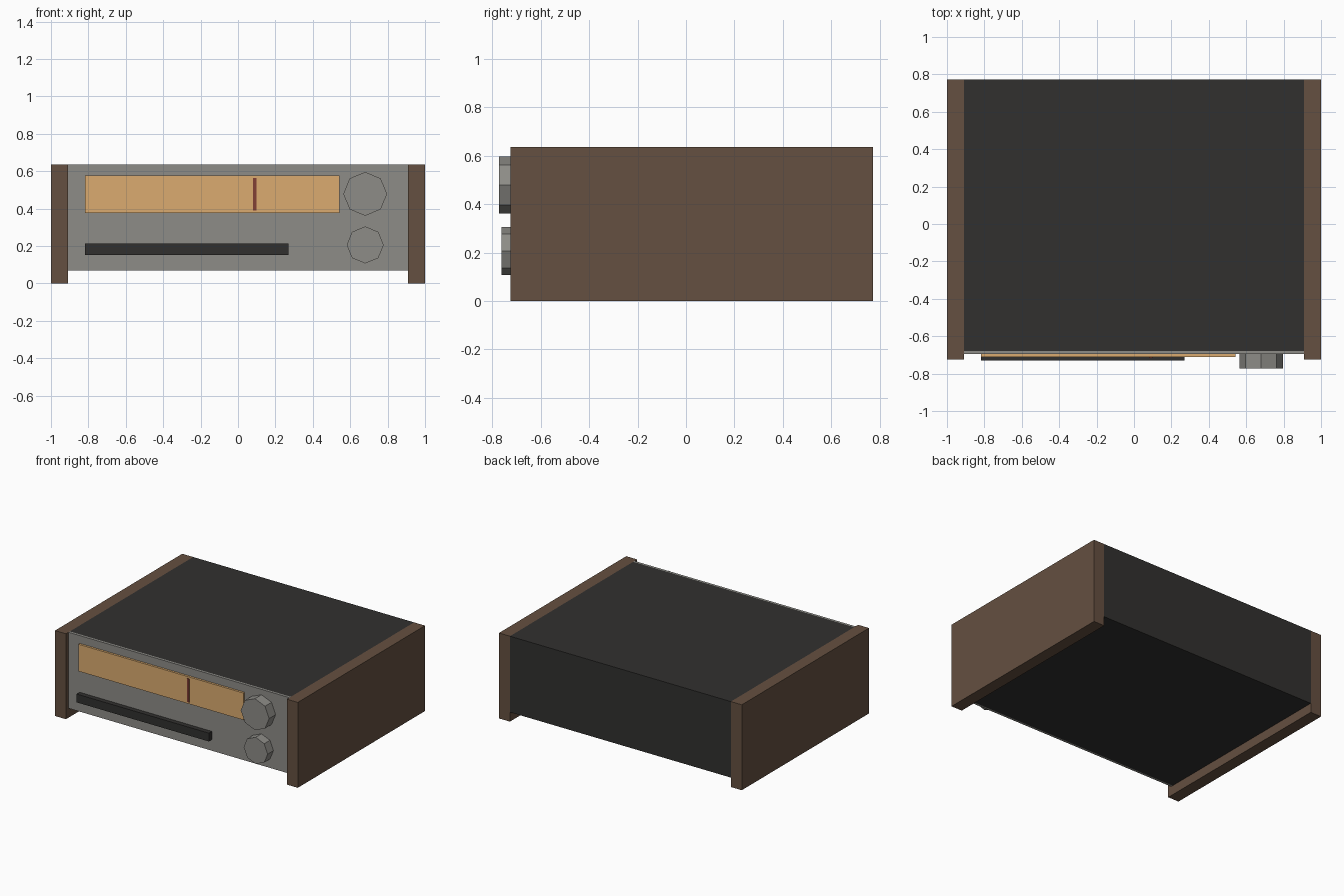
import bpy, bmesh
from math import radians
from mathutils import Matrix

if "Cube" in bpy.data.objects:
    bpy.data.objects.remove(bpy.data.objects["Cube"])


def material(name, rgb):
    m = bpy.data.materials.new(name)
    m.diffuse_color = (*rgb, 1)
    m.use_nodes = True
    m.node_tree.nodes["Principled BSDF"].inputs["Base Color"].default_value = m.diffuse_color
    return m


walnut = material("walnut", (0.13, 0.08, 0.052))
black = material("black_metal", (0.031, 0.03, 0.028))
metal = material("brushed_metal", (0.27, 0.265, 0.245))
amber = material("amber", (0.71, 0.41, 0.16))
red = material("needle_red", (0.22, 0.05, 0.035))


def finish(name, bm, mat):
    mesh = bpy.data.meshes.new(name)
    bm.to_mesh(mesh)
    bm.free()
    mesh.materials.append(mat)
    ob = bpy.data.objects.new(name, mesh)
    bpy.context.collection.objects.link(ob)
    return ob


def box(name, x, y, z, mat):
    """Box from (min, max) pairs on each axis."""
    bm = bmesh.new()
    size = [b - a for a, b in (x, y, z)]
    mid = [(a + b) / 2 for a, b in (x, y, z)]
    bmesh.ops.create_cube(bm, size=1, matrix=Matrix.Translation(mid) @ Matrix.Diagonal((*size, 1)))
    return finish(name, bm, mat)


def knob(name, x, z, radius, front, back, mat):
    """Eight-sided knob with its axis along y and a corner at the top."""
    bm = bmesh.new()
    place = Matrix.Translation((x, (front + back) / 2, z)) @ Matrix.Rotation(radians(90), 4, 'X')
    bmesh.ops.create_cone(bm, cap_ends=True, segments=8, radius1=radius, radius2=radius,
                          depth=back - front, matrix=place)
    # put a corner exactly on the vertical axis
    top = max(bm.verts, key=lambda v: v.co.z)
    if abs(top.co.x - x) > 0.01:
        bmesh.ops.rotate(bm, verts=bm.verts, cent=(x, 0, z),
                         matrix=Matrix.Rotation(radians(22.5), 3, 'Y'))
    return finish(name, bm, mat)


# Case and wooden cheeks
box("case", (-0.91, 0.91), (-0.678, 0.772), (0.07, 0.636), black)
for side, x in (("left", (-1.0, -0.91)), ("right", (0.91, 1.0))):
    box(side + "_side_panel", x, (-0.725, 0.772), (0, 0.636), walnut)

# Front plate with tuning dial, needle and button strip
box("face_plate", (-0.91, 0.91), (-0.695, -0.678), (0.07, 0.636), metal)
box("tuning_dial", (-0.818, 0.542), (-0.711, -0.69), (0.377, 0.578), amber)
box("dial_needle", (0.08, 0.098), (-0.716, -0.705), (0.39, 0.565), red)
box("button_strip", (-0.818, 0.271), (-0.73, -0.69), (0.152, 0.214), black)

# Knobs
knob("tuning_knob", 0.68, 0.479, 0.117, -0.772, -0.69, metal)
knob("volume_knob", 0.68, 0.206, 0.099, -0.763, -0.69, metal)
